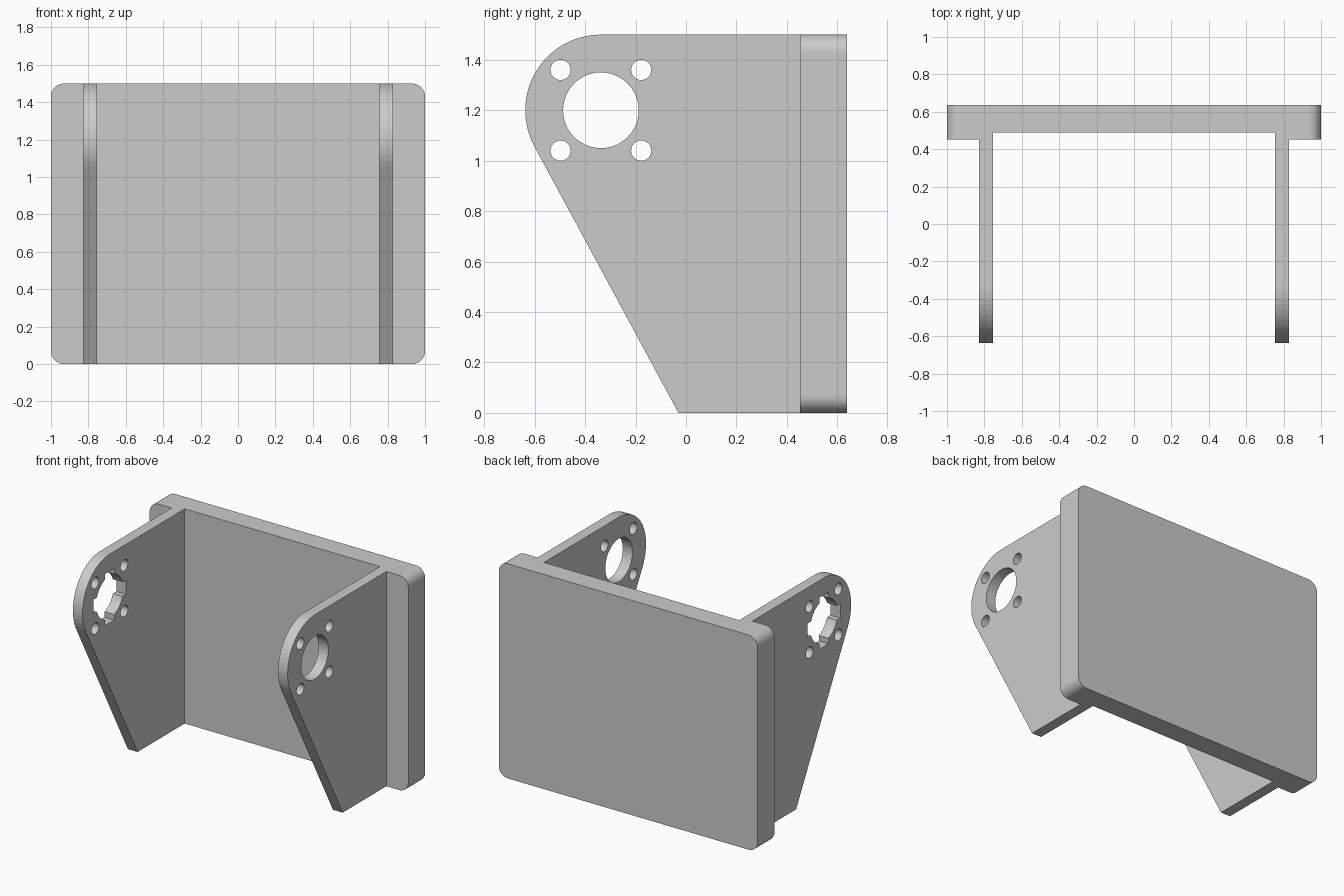
import bpy, bmesh, math
from mathutils import Vector

cube = bpy.data.objects.get("Cube")
if cube:
    bpy.data.objects.remove(cube, do_unlink=True)

grey = bpy.data.materials.new("light grey")
grey.use_nodes = True
grey.diffuse_color = (0.6, 0.6, 0.6, 1)
grey.node_tree.nodes["Principled BSDF"].inputs["Base Color"].default_value = (0.6, 0.6, 0.6, 1)

HEIGHT, BACK, FLANGE, PANEL = 1.5, 0.6375, 0.4525, 0.49
ARM_IN, ARM_OUT = 0.755, 0.83
PIVOT = Vector((-0.3375, 1.2))
ARM_R = 0.3


def arc(centre, radius, start, end, steps):
    """Points along an arc, angles in radians."""
    return [(centre[0] + radius * math.cos(start + (end - start) * i / steps),
             centre[1] + radius * math.sin(start + (end - start) * i / steps))
            for i in range(steps + 1)]


def circle(centre, radius, steps=48):
    return arc(centre, radius, 0, math.tau, steps)[:-1]


def prism(name, outline, axis, low, high):
    """Extrude a 2D outline along x (outline in y, z) or y (outline in x, z)."""
    bm = bmesh.new()
    place = (lambda a, b: (low, a, b)) if axis == "x" else (lambda a, b: (a, low, b))
    face = bm.faces.new([bm.verts.new(place(a, b)) for a, b in outline])
    moved = bmesh.ops.extrude_face_region(bm, geom=[face])["geom"]
    shift = Vector((high - low, 0, 0)) if axis == "x" else Vector((0, high - low, 0))
    bmesh.ops.translate(bm, vec=shift, verts=[v for v in moved if isinstance(v, bmesh.types.BMVert)])
    bmesh.ops.recalc_face_normals(bm, faces=bm.faces)
    mesh = bpy.data.meshes.new(name)
    bm.to_mesh(mesh)
    bm.free()
    mesh.materials.append(grey)
    obj = bpy.data.objects.new(name, mesh)
    bpy.context.collection.objects.link(obj)
    return obj


def combine(target, tool, operation):
    """Apply a boolean and remove the tool."""
    mod = target.modifiers.new("boolean", "BOOLEAN")
    mod.operation, mod.solver, mod.object = operation, "EXACT", tool
    bpy.context.view_layer.objects.active = target
    bpy.ops.object.modifier_apply(modifier=mod.name)
    bpy.data.objects.remove(tool, do_unlink=True)


def rectangle(a0, a1, b0, b1):
    return [(a0, b0), (a1, b0), (a1, b1), (a0, b1)]


# Back plate with rounded corners and a shallow channel between the arms
r = 0.07
outline = []
for i, (x, z) in enumerate([(1 - r, HEIGHT - r), (r - 1, HEIGHT - r), (r - 1, r), (1 - r, r)]):
    outline += arc((x, z), r, i * math.pi / 2, (i + 1) * math.pi / 2, 12)
bracket = prism("mounting_bracket", outline, "y", FLANGE, BACK)
channel = prism("channel_cutter", rectangle(-ARM_IN, ARM_IN, -0.1, HEIGHT + 0.1), "y", 0.3, PANEL)
combine(bracket, channel, "DIFFERENCE")

# Arm outline: rounded nose with a tangent edge sloping to the foot
foot = Vector((-0.03, 0))
to_foot = foot - PIVOT
tangent = math.atan2(to_foot.y, to_foot.x) + math.tau - math.acos(ARM_R / to_foot.length)
arm_outline = arc(PIVOT, ARM_R, math.pi / 2, tangent, 20)
arm_outline += [tuple(foot), (0.56, 0), (0.56, HEIGHT)]

for side, name in ((1, "left_arm"), (-1, "right_arm")):
    low, high = sorted((side * ARM_IN, side * ARM_OUT))
    arm = prism(name, arm_outline, "x", low, high)
    # Bearing hole and four screw holes
    holes = [circle(PIVOT, 0.15)]
    holes += [circle(PIVOT + Vector((a, b)), 0.04, 32) for a in (-0.16, 0.16) for b in (-0.16, 0.16)]
    # Cross-shaped keyway on one arm only
    if side < 0:
        y, z = PIVOT
        long, short = 0.18, 0.05
        holes += [rectangle(y - long, y + long, z - short, z + short),
                  rectangle(y - short, y + short, z - long, z + long)]
    for hole in holes:
        combine(arm, prism("hole_cutter", hole, "x", low - 0.1, high + 0.1), "DIFFERENCE")
    combine(bracket, arm, "UNION")
